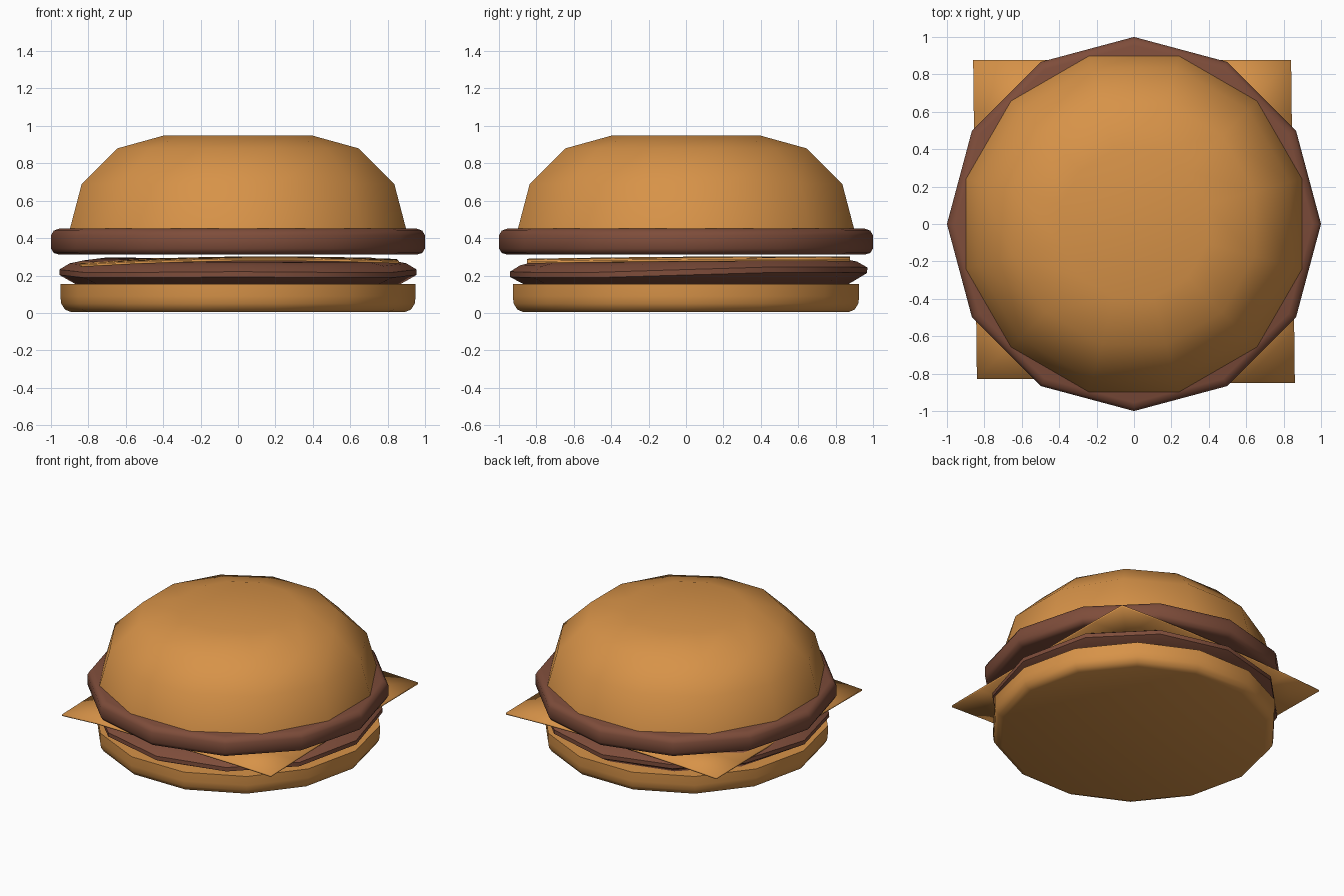
import bpy, bmesh, math

if "Cube" in bpy.data.objects:
    bpy.data.objects.remove(bpy.data.objects["Cube"])


def material(name, rgb):
    m = bpy.data.materials.new(name)
    m.diffuse_color = (*rgb, 1)
    m.use_nodes = True
    m.node_tree.nodes["Principled BSDF"].inputs["Base Color"].default_value = m.diffuse_color
    return m


BUN = material("golden bun", (0.68, 0.29, 0.065))
MEAT = material("brown patty", (0.21, 0.074, 0.043))


def finish(name, bm, mat, angle):
    bmesh.ops.recalc_face_normals(bm, faces=bm.faces)
    mesh = bpy.data.meshes.new(name)
    bm.to_mesh(mesh)
    bm.free()
    ob = bpy.data.objects.new(name, mesh)
    bpy.context.collection.objects.link(ob)
    mesh.materials.append(mat)
    bpy.ops.object.select_all(action='DESELECT')
    ob.select_set(True)
    bpy.context.view_layer.objects.active = ob
    bpy.ops.object.shade_smooth_by_angle(angle=math.radians(angle))
    return ob


def turned(name, profile, sides, mat, turn=0.0, warp=None, angle=50):
    """Capped solid of revolution from (radius, z) points."""
    bm = bmesh.new()
    rings = []
    for r, z in profile:
        ring = []
        for i in range(sides):
            a = turn + i * math.tau / sides
            p = (r * math.cos(a), r * math.sin(a), z)
            ring.append(bm.verts.new(warp(*p) if warp else p))
        rings.append(ring)
    for lo, hi in zip(rings, rings[1:]):
        for i in range(sides):
            j = (i + 1) % sides
            bm.faces.new((lo[i], lo[j], hi[j], hi[i]))
    bm.faces.new(rings[0][::-1])
    bm.faces.new(rings[-1])
    return finish(name, bm, mat, angle)


# Bottom bun
turned("bottom_bun", [(0.89, 0.004), (0.925, 0.018), (0.945, 0.05), (0.95, 0.09),
                      (0.95, 0.155)], 14, BUN)


# Lower patty, slightly uneven
def uneven(x, y, z):
    k = max(0.0, min(1.0, (z - 0.155) / 0.05))
    a = math.atan2(y, x)
    return (x, y * (1 + 0.015 * k * (1 if y > 0 else -1)),
            z + k * (0.018 * y + 0.006 * math.sin(3 * a)))


turned("lower_patty", [(0.87, 0.155), (0.955, 0.203), (0.955, 0.232), (0.90, 0.265),
                       (0.82, 0.282)], 12, MEAT, warp=uneven, angle=35)

# Cheese slice, gently drooping towards its corners
bm = bmesh.new()
bmesh.ops.create_grid(bm, x_segments=6, y_segments=6, size=0.85)
for v in bm.verts:
    x, y = v.co.x / 0.85, v.co.y / 0.85
    v.co.z = 0.300 - 0.022 * x * x + 0.009 * x - 0.005 * y * y + 0.006 * y
    v.co.x += 0.01 * x * y * (-1 if x > 0 else 1)
    v.co.y += 0.028 * (y > 0.5) + (0.022 if (x < -0.5 and y < -0.5) else 0)
cheese = finish("cheese_slice", bm, BUN, 30)
solid = cheese.modifiers.new("thickness", 'SOLIDIFY')
solid.thickness = 0.012
solid.offset = -1

# Upper patty, rounded at the rim
turned("upper_patty", [(0.955, 0.312), (0.985, 0.32), (1.0, 0.345), (1.0, 0.415),
                       (0.985, 0.44), (0.955, 0.451)], 12, MEAT)

# Domed top bun
turned("top_bun", [(0.93, 0.451), (0.865, 0.69), (0.667, 0.88), (0.405, 0.95)],
       12, BUN, turn=math.radians(15))
